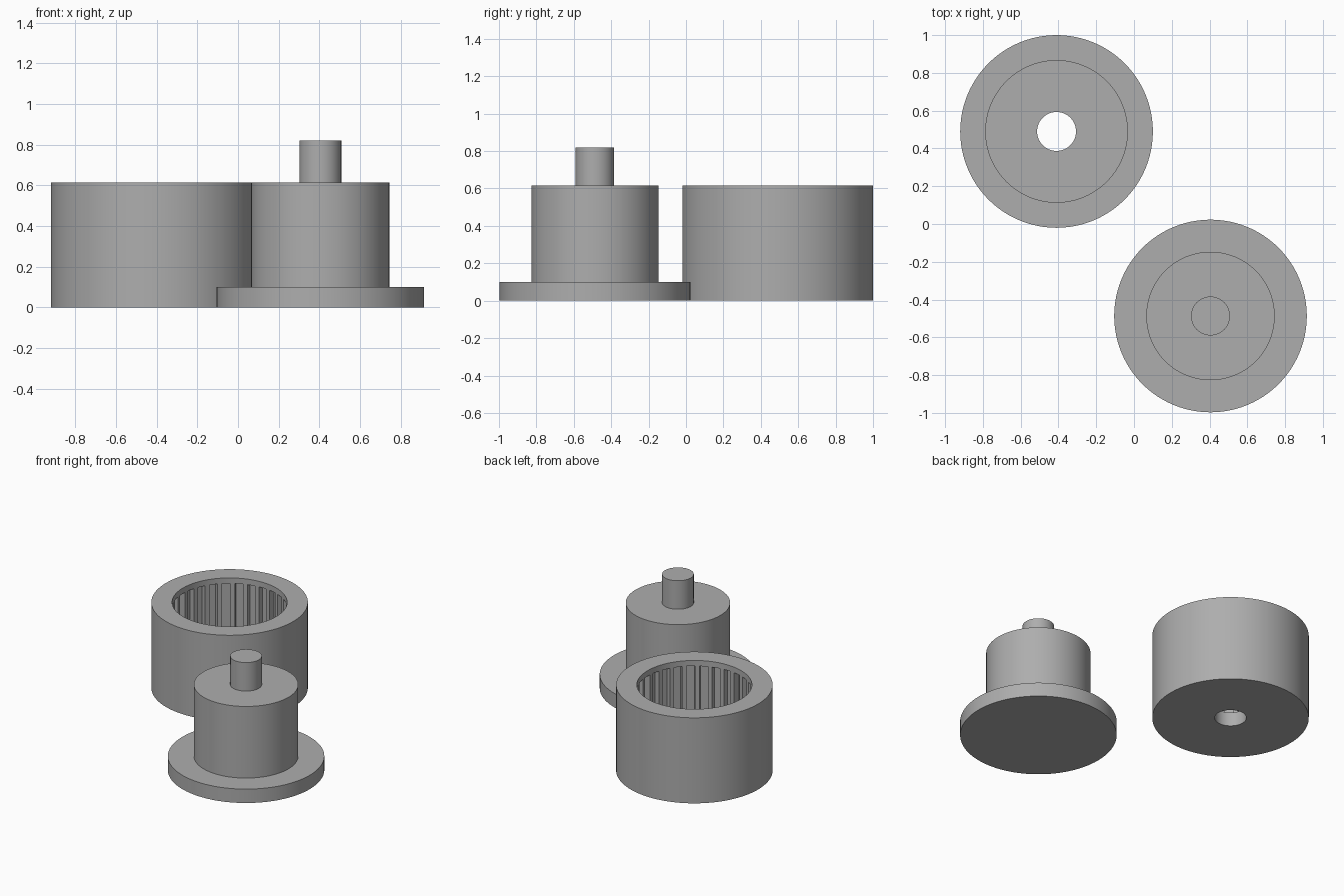
import bpy, bmesh
from math import sin, cos, pi, radians

if "Cube" in bpy.data.objects:
    bpy.data.objects.remove(bpy.data.objects["Cube"])

SEGMENTS = 96
SLOTS = 28

grey = bpy.data.materials.new("plain grey")
grey.use_nodes = True
colour = (0.42, 0.42, 0.42, 1)
grey.diffuse_color = colour
grey.node_tree.nodes["Principled BSDF"].inputs["Base Color"].default_value = colour


def make_object(name, bm, centre):
    bmesh.ops.recalc_face_normals(bm, faces=bm.faces)
    mesh = bpy.data.meshes.new(name)
    bm.to_mesh(mesh)
    bm.free()
    mesh.materials.append(grey)
    obj = bpy.data.objects.new(name, mesh)
    obj.location = (*centre, 0)
    bpy.context.collection.objects.link(obj)
    return obj


def lathe(name, profile, centre):
    """Spin a closed (radius, z) profile around the vertical axis."""
    bm = bmesh.new()
    verts = [bm.verts.new((r, 0, z)) for r, z in profile]
    edges = [bm.edges.new((a, b)) for a, b in zip(verts, verts[1:] + verts[:1])]
    bmesh.ops.spin(bm, geom=verts + edges, axis=(0, 0, 1), cent=(0, 0, 0),
                   angle=2 * pi, steps=SEGMENTS, use_merge=False)
    bmesh.ops.remove_doubles(bm, verts=bm.verts, dist=1e-5)
    bmesh.ops.dissolve_degenerate(bm, edges=bm.edges, dist=1e-5)
    return make_object(name, bm, centre)


def smooth(obj):
    bpy.ops.object.select_all(action="DESELECT")
    obj.select_set(True)
    bpy.context.view_layer.objects.active = obj
    bpy.ops.object.shade_smooth_by_angle(angle=radians(30))


# Stepped plug: flange, drum and central pin
plug = lathe("stepped_plug", [(0, 0), (0.51, 0), (0.51, 0.1), (0.34, 0.1), (0.34, 0.615),
                              (0.103, 0.615), (0.103, 0.82), (0, 0.82)], (0.405, -0.487))
smooth(plug)

# Open cup with a hole through its floor
cup_centre = (-0.41, 0.49)
cup = lathe("slotted_cup", [(0.103, 0), (0.51, 0), (0.51, 0.615), (0.375, 0.615),
                            (0.375, 0.1), (0.103, 0.1)], cup_centre)

# Vertical slots in the bore, stopping below the lip
bm = bmesh.new()
half = 0.027
for i in range(SLOTS):
    a = 2 * pi * i / SLOTS
    outline = [(0.34, -half), (0.415, -half), (0.415, half), (0.34, half)]
    base = bm.faces.new([bm.verts.new((x * cos(a) - y * sin(a), x * sin(a) + y * cos(a), 0.101))
                         for x, y in outline])
    top = bmesh.ops.extrude_face_region(bm, geom=[base])["geom"]
    bmesh.ops.translate(bm, vec=(0, 0, 0.474),
                        verts=[v for v in top if isinstance(v, bmesh.types.BMVert)])
cutter = make_object("slot_cutter", bm, cup_centre)
cutter.hide_render = True

cut = cup.modifiers.new("slots", "BOOLEAN")
cut.operation = "DIFFERENCE"
cut.solver = "EXACT"
cut.object = cutter
bpy.context.view_layer.objects.active = cup
bpy.ops.object.modifier_apply(modifier=cut.name)
bpy.data.objects.remove(cutter)
smooth(cup)
